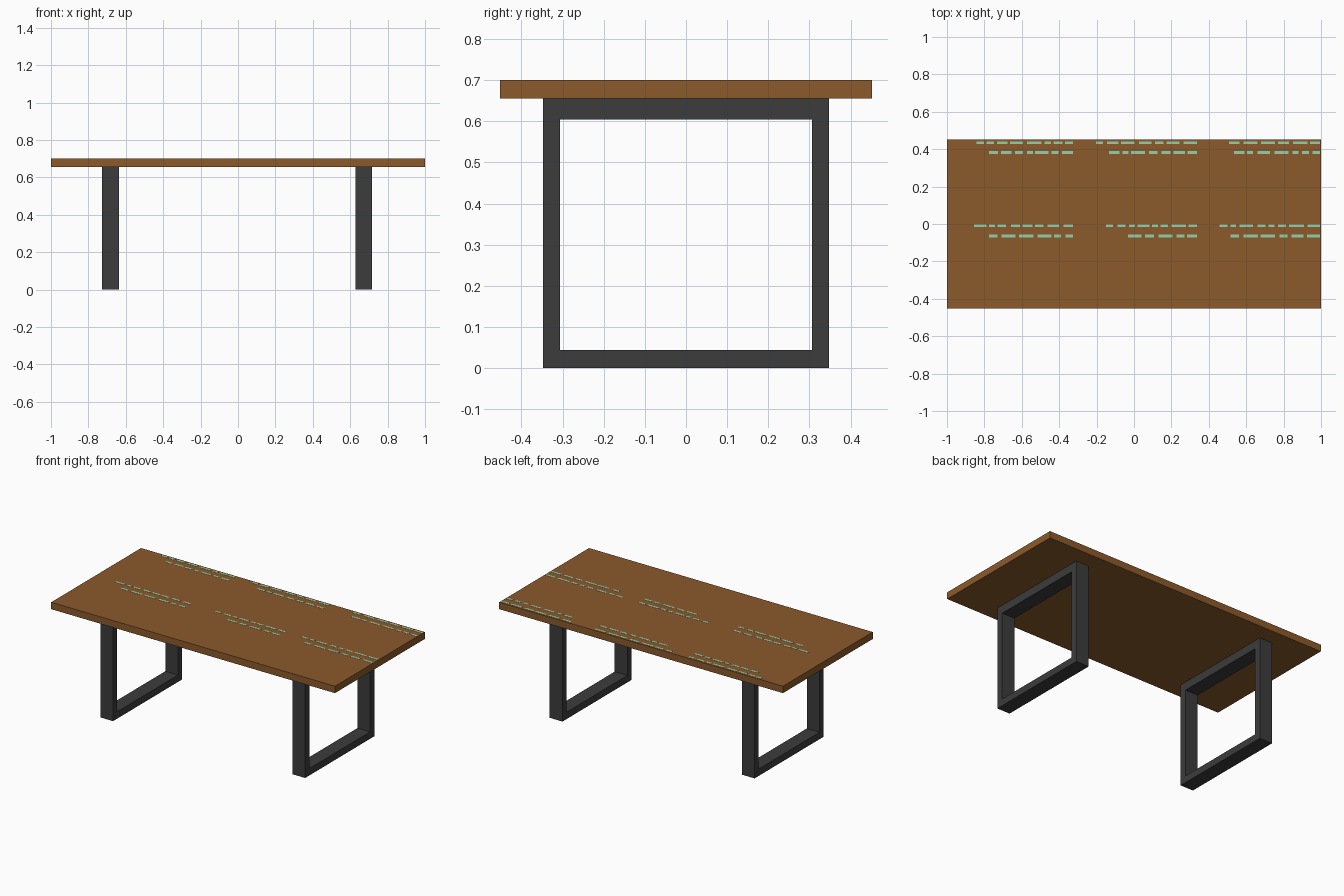
import bpy, bmesh, random
from mathutils import Matrix, Vector

if "Cube" in bpy.data.objects:
    bpy.data.objects.remove(bpy.data.objects["Cube"])

random.seed(4)


def material(name, rgb):
    m = bpy.data.materials.new(name)
    m.diffuse_color = (*rgb, 1.0)
    m.use_nodes = True
    m.node_tree.nodes["Principled BSDF"].inputs["Base Color"].default_value = m.diffuse_color
    return m


BROWN = material("brown_wood", (0.258, 0.102, 0.024))
DARK = material("dark_metal", (0.045, 0.045, 0.045))
MINT = material("pale_green_inlay", (0.31, 0.62, 0.40))


def add_box(bm, lo, hi):
    lo, hi = Vector(lo), Vector(hi)
    bmesh.ops.create_cube(bm, size=1.0, matrix=Matrix.Translation((lo + hi) / 2)
                          @ Matrix.Diagonal((*(hi - lo), 1.0)))


def finish(name, bm, mat):
    me = bpy.data.meshes.new(name)
    bmesh.ops.recalc_face_normals(bm, faces=bm.faces)
    bm.to_mesh(me)
    bm.free()
    me.materials.append(mat)
    ob = bpy.data.objects.new(name, me)
    bpy.context.collection.objects.link(ob)
    return ob


# Table top
TOP = 0.70
UNDER = 0.656
bm = bmesh.new()
add_box(bm, (-1, -0.452, UNDER), (1, 0.452, TOP))
finish("table_top", bm, BROWN)


# Rectangular loop legs: outer and inner outlines bridged, then extruded along x
def loop_leg(name, x0, x1):
    outer = [(-0.348, 0), (0.348, 0), (0.348, UNDER), (-0.348, UNDER)]
    inner = [(-0.306, 0.044), (0.306, 0.044), (0.306, 0.604), (-0.306, 0.604)]
    bm = bmesh.new()
    o = [bm.verts.new((x0, y, z)) for y, z in outer]
    i = [bm.verts.new((x0, y, z)) for y, z in inner]
    ring = [bm.faces.new((o[k], o[(k + 1) % 4], i[(k + 1) % 4], i[k])) for k in range(4)]
    ext = bmesh.ops.extrude_face_region(bm, geom=ring, use_keep_orig=True)
    moved = [v for v in ext["geom"] if isinstance(v, bmesh.types.BMVert)]
    bmesh.ops.translate(bm, verts=moved, vec=(x1 - x0, 0, 0))
    finish(name, bm, DARK)


loop_leg("left_leg_frame", -0.727, -0.637)
loop_leg("right_leg_frame", 0.627, 0.717)

# Plain inlay dashes on the top: rows of (y, widths of the three right-aligned groups)
rows = [(0.435, (0.54, 0.54, 0.52)), (0.382, (0.45, 0.47, 0.46)),
        (-0.010, (0.53, 0.50, 0.54)), (-0.064, (0.45, 0.40, 0.48))]
right_ends = (-0.326, 0.337, 0.995)
bm = bmesh.new()
for y, widths in rows:
    for end, width in zip(right_ends, widths):
        x = end
        while x > end - width + 0.02:
            w = min(random.uniform(0.03, 0.08), x - (end - width))
            add_box(bm, (x - w, y - 0.007, TOP - 0.001), (x, y + 0.007, TOP + 0.001))
            x -= w + random.uniform(0.012, 0.025)
finish("inlay_dashes", bm, MINT)
